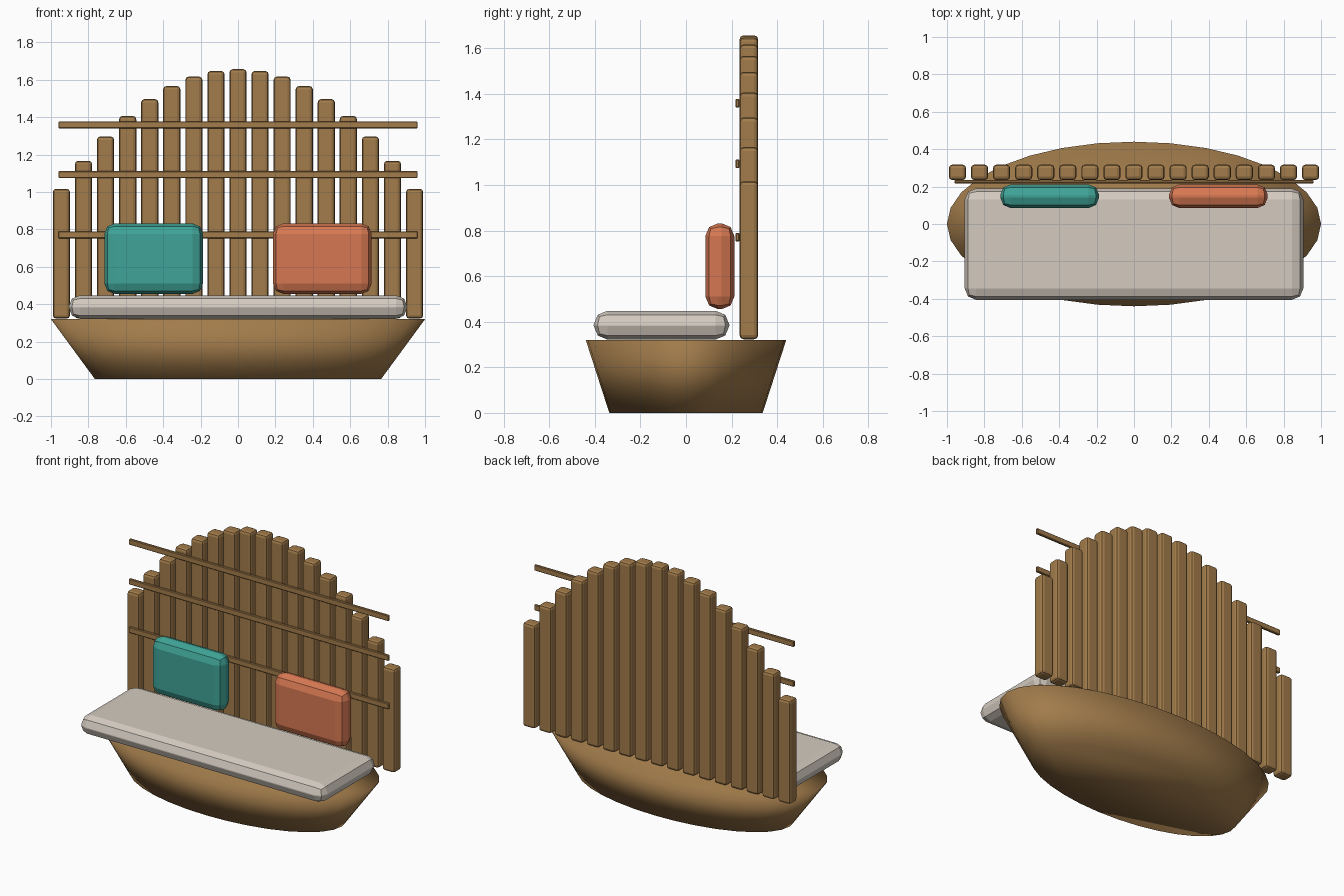
import bpy
import bmesh

if "Cube" in bpy.data.objects:
    bpy.data.objects.remove(bpy.data.objects["Cube"])


def material(name, rgb):
    m = bpy.data.materials.new(name)
    m.diffuse_color = (*rgb, 1)
    m.use_nodes = True
    m.node_tree.nodes["Principled BSDF"].inputs["Base Color"].default_value = m.diffuse_color
    return m


wood = material("wood", (0.36, 0.2, 0.07))
linen = material("linen", (0.66, 0.60, 0.53))
teal = material("teal_fabric", (0.05, 0.37, 0.31))
coral = material("coral_fabric", (0.68, 0.19, 0.085))


def finish(bm, name, mat, smooth=False):
    for f in bm.faces:
        f.smooth = smooth
    mesh = bpy.data.meshes.new(name)
    bm.to_mesh(mesh)
    bm.free()
    mesh.materials.append(mat)
    ob = bpy.data.objects.new(name, mesh)
    bpy.context.collection.objects.link(ob)
    return ob


def box(name, lo, hi, mat, bevel, segments=2):
    """Box between two corners with rounded edges."""
    bm = bmesh.new()
    bmesh.ops.create_cube(bm, size=1)
    for v in bm.verts:
        v.co = [(a + b) / 2 + c * (b - a) for a, b, c in zip(lo, hi, v.co)]
    bmesh.ops.bevel(bm, geom=bm.edges[:], offset=bevel, segments=segments,
                    profile=0.5, affect='EDGES')
    return finish(bm, name, mat)


# Oval flared base, softly shaded all over
bm = bmesh.new()
bmesh.ops.create_cone(bm, cap_ends=True, segments=32,
                      radius1=0.765, radius2=1.0, depth=0.32)
for v in bm.verts:
    v.co.y *= 0.44
    v.co.z += 0.16
finish(bm, "base", wood, smooth=True)

# Backrest slats whose tops follow a parabola
for i in range(-8, 9):
    x = i * 0.118
    top = 1.657 - 0.01 * i * i
    box(f"back_slat_{i + 9}", (x - 0.046, 0.235, 0.323),
        (x + 0.046, 0.317, top), wood, 0.018)

# Thin rails across the front of the slats
for i, z in enumerate((0.771, 1.093, 1.359)):
    box(f"back_rail_{i + 1}", (-0.96, 0.217, z - 0.019),
        (0.96, 0.235, z + 0.019), wood, 0.004, 1)

# Seat pad and two cushions
box("seat_pad", (-0.905, -0.405, 0.322), (0.905, 0.19, 0.448), linen, 0.06)
box("left_cushion", (-0.715, 0.085, 0.455), (-0.187, 0.212, 0.832), teal, 0.056)
box("right_cushion", (0.187, 0.085, 0.455), (0.715, 0.212, 0.832), coral, 0.056)
